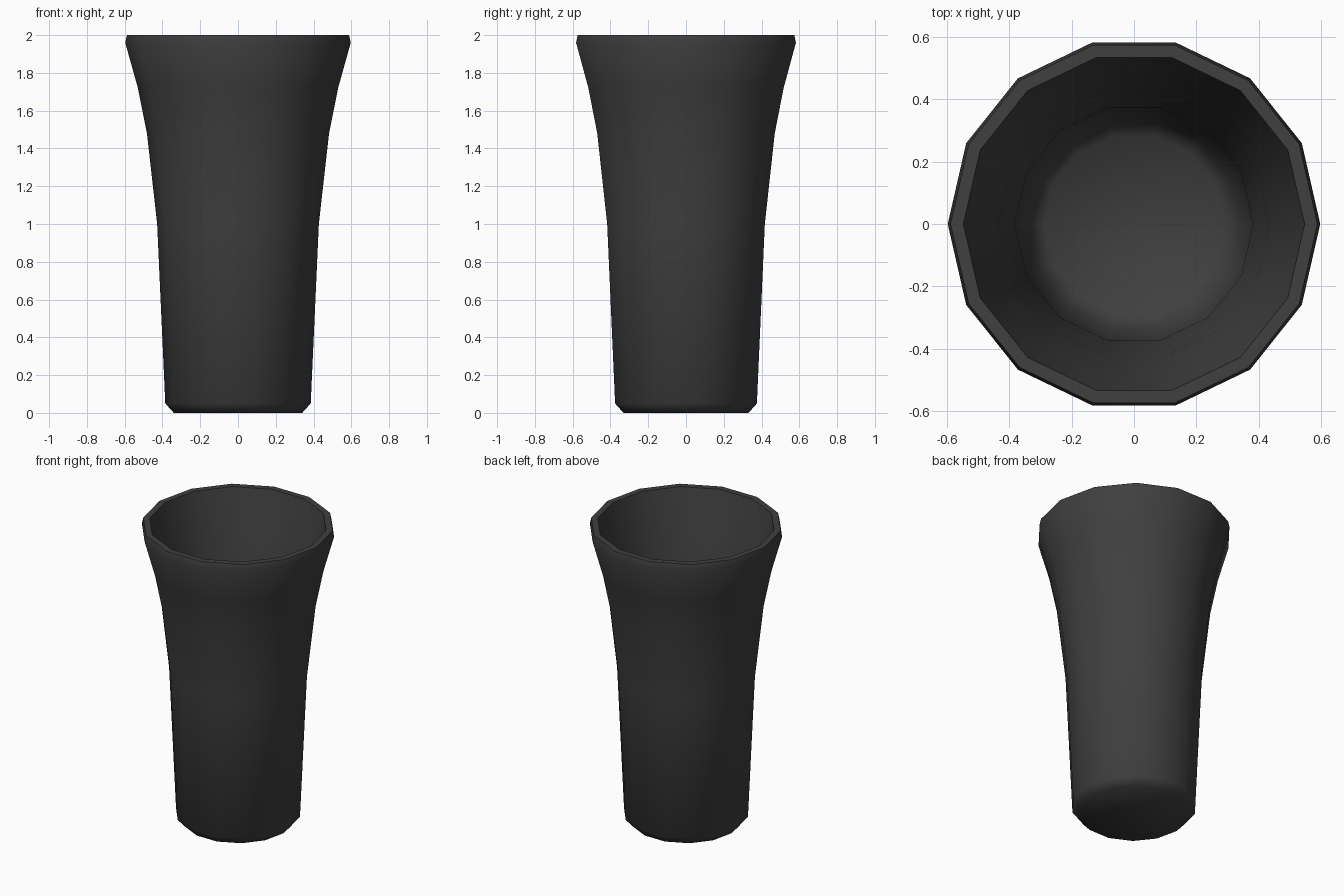
import bpy
import bmesh
from math import cos, sin, pi, radians

cube = bpy.data.objects.get("Cube")
if cube:
    bpy.data.objects.remove(cube, do_unlink=True)

SIDES = 14

# Dark plastic colour
charcoal = bpy.data.materials.new("charcoal")
charcoal.use_nodes = True
colour = (0.05, 0.05, 0.05, 1)
charcoal.diffuse_color = colour
charcoal.node_tree.nodes["Principled BSDF"].inputs["Base Color"].default_value = colour

# Wall profile (radius, height): up the outside, over the rim, down the inside
outside = [(0.34, 0), (0.385, 0.05), (0.428, 1.0), (0.482, 1.48),
           (0.53, 1.72), (0.597, 1.96), (0.588, 2.0)]
inside = [(0.547, 2.0), (0.484, 1.72), (0.435, 1.48), (0.382, 1.0),
          (0.34, 0.10), (0.29, 0.05)]

# Flared cup: stacked rings bridged into one closed shell
bm = bmesh.new()
rings = []
for r, z in outside + inside:
    rings.append([bm.verts.new((r * cos(2 * pi * i / SIDES), r * sin(2 * pi * i / SIDES), z))
                  for i in range(SIDES)])
for low, high in zip(rings, rings[1:]):
    for i in range(SIDES):
        j = (i + 1) % SIDES
        bm.faces.new((low[i], low[j], high[j], high[i]))

# Underside and inner floor
bm.faces.new(rings[0][::-1])
bm.faces.new(rings[-1])
bmesh.ops.recalc_face_normals(bm, faces=bm.faces)

mesh = bpy.data.meshes.new("flared_cup")
bm.to_mesh(mesh)
bm.free()
mesh.materials.append(charcoal)
cup = bpy.data.objects.new("flared_cup", mesh)
bpy.context.collection.objects.link(cup)

# Smooth walls with a crisp rim
bpy.ops.object.select_all(action="DESELECT")
cup.select_set(True)
bpy.context.view_layer.objects.active = cup
bpy.ops.object.shade_smooth_by_angle(angle=radians(60))
